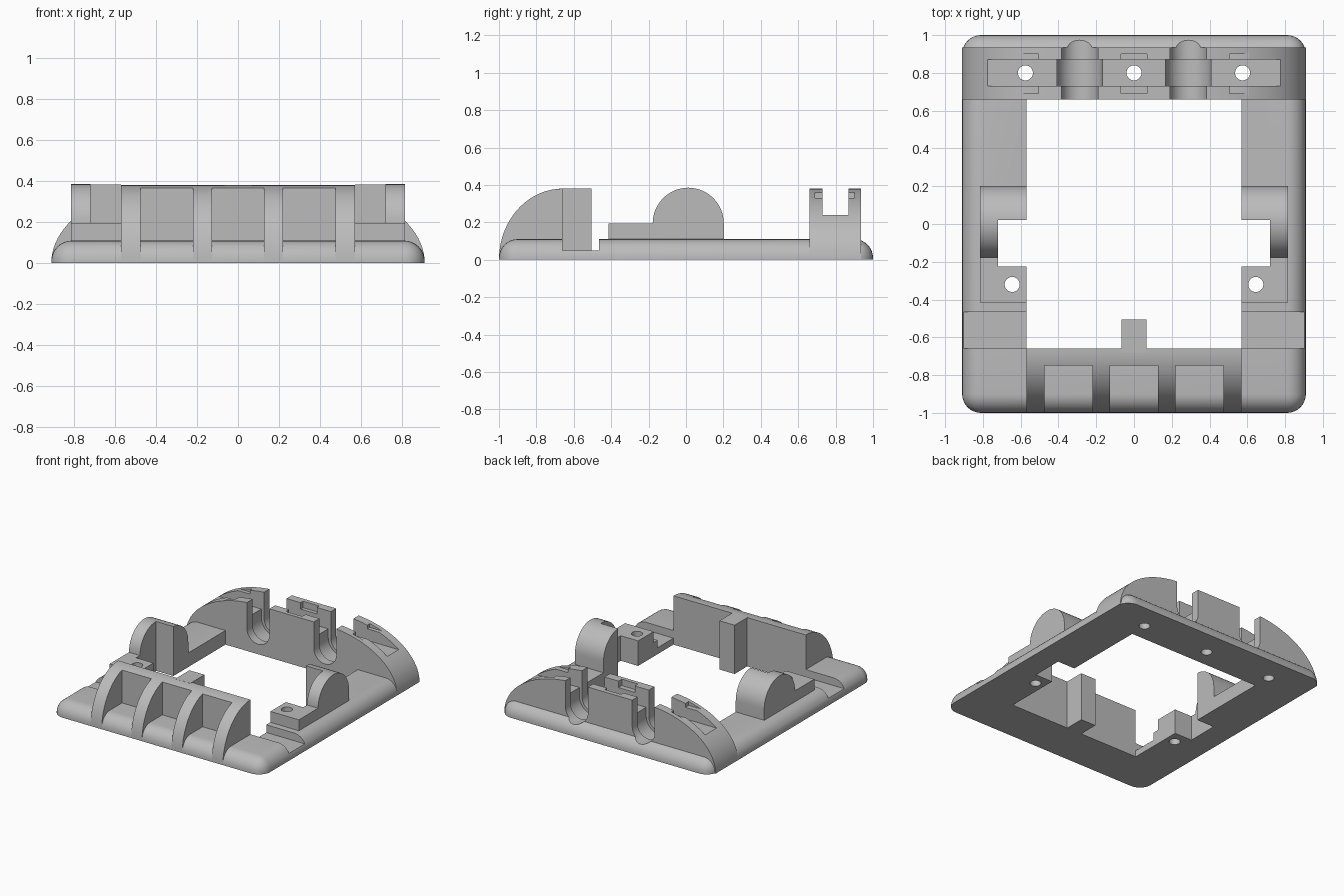
import bpy, bmesh, math
from mathutils import Vector

if "Cube" in bpy.data.objects:
    bpy.data.objects.remove(bpy.data.objects["Cube"], do_unlink=True)

grey = bpy.data.materials.new("plain grey")
grey.use_nodes = True
COLOUR = (0.5, 0.5, 0.5, 1)
grey.diffuse_color = COLOUR
grey.node_tree.nodes["Principled BSDF"].inputs["Base Color"].default_value = COLOUR


def finish(name, bm):
    bmesh.ops.recalc_face_normals(bm, faces=bm.faces[:])
    mesh = bpy.data.meshes.new(name)
    bm.to_mesh(mesh)
    bm.free()
    mesh.materials.append(grey)
    obj = bpy.data.objects.new(name, mesh)
    bpy.context.collection.objects.link(obj)
    return obj


def prism(name, profile, axis, lo, hi):
    """Extrude a 2D profile along an axis; the profile uses the other two in order."""
    def point(p, d):
        c = list(p)
        c.insert("xyz".index(axis), d)
        return c
    bm = bmesh.new()
    face = bm.faces.new([bm.verts.new(point(p, lo)) for p in profile])
    ext = bmesh.ops.extrude_face_region(bm, geom=[face])["geom"]
    shift = Vector(point((0, 0), hi - lo))
    bmesh.ops.translate(bm, vec=shift, verts=[v for v in ext if isinstance(v, bmesh.types.BMVert)])
    return finish(name, bm)


def box(name, x, y, z):
    return prism(name, [(x[0], y[0]), (x[1], y[0]), (x[1], y[1]), (x[0], y[1])], "z", *z)


def arc(cx, cz, rx, rz, start, end, steps=24):
    angles = [math.radians(start + (end - start) * i / steps) for i in range(steps + 1)]
    return [(cx + rx * math.cos(a), cz + rz * math.sin(a)) for a in angles]


def hole(x, y):
    return prism("hole_cutter", arc(x, y, 0.04, 0.04, 0, 345, 23), "z", -0.1, 0.6)


def u_channel(x, radius, y0, y1):
    profile = [(x + radius, 0.6), (x - radius, 0.6)] + arc(x, 0.175, radius, radius, 180, 360)
    return prism("channel_cutter", profile, "y", y0, y1)


def cut(obj, cutters):
    bpy.context.view_layer.objects.active = obj
    for c in cutters:
        mod = obj.modifiers.new("cut", "BOOLEAN")
        mod.operation, mod.solver, mod.object = "DIFFERENCE", "EXACT", c
        bpy.ops.object.modifier_apply(modifier=mod.name)


# Shared cutters
SIDES = (-1, 1)
notches = [box("notch_cutter", sorted((s * 0.5, s * 0.72)), (-0.225, 0.02), (-0.1, 0.6)) for s in SIDES]
side_holes = [hole(s * 0.645, -0.32) for s in SIDES]
back_holes = [hole(x, 0.8) for x in (-0.575, 0, 0.575)]
channels = [u_channel(s * 0.288, 0.097, 0.6, 1.1) for s in SIDES]
channels += [u_channel(s * 0.288, 0.12, 0.73, 0.87) for s in SIDES]
opening = box("opening_cutter", (-0.57, 0.57), (-0.66, 0.66), (-0.1, 0.6))
grooves = [box("groove_cutter", sorted((s * 0.57, s * 1.1)), (-0.66, -0.465), (0.05, 0.6)) for s in SIDES]
slot = box("slot_cutter", (-1, 1), (0.73, 0.87), (0.24, 0.6))
recesses = [box("recess_cutter", x, (0.69, 0.9), (0.33, 0.6))
            for x in ((-0.7, -0.505), (-0.07, 0.07), (0.505, 0.7))]
pockets = [box("pocket_cutter", (x - 0.127, x + 0.127), (-1.1, -0.75), (-0.1, 0.6))
           for x in (-0.347, 0, 0.347)]

# Base frame with rounded corners and upper edges
base = box("base_frame", (-0.91, 0.91), (-1, 1), (0, 0.11))
bm = bmesh.new()
bm.from_mesh(base.data)
edges = [e for e in bm.edges if any(v.co.z > 0.01 for v in e.verts)]
bmesh.ops.bevel(bm, geom=edges, offset=0.1, segments=8, profile=0.5, affect="EDGES")
bm.to_mesh(base.data)
bm.free()
cut(base, [opening] + notches + grooves + side_holes + back_holes + channels)

# Back arch with lengthwise slot, rod channels and recesses
arch = prism("back_arch", arc(0.31, 0, 0.6, 0.38, 0, 90) + arc(-0.31, 0, 0.6, 0.38, 90, 180),
             "y", 0.66, 0.935)
cut(arch, [slot] + channels + recesses + back_holes)

# Ribbed front block and its rear tab
front = prism("front_ribbed_block", arc(-0.66, 0, 0.34, 0.38, 180, 90) + [(-0.66, 0)], "x", -0.57, 0.57)
cut(front, pockets)
tab = box("front_block_tab", (-0.065, 0.065), (-0.68, -0.505), (0, 0.38))

# Side mounts: low step with a half-round lobe
mounts = []
for s, side in zip(SIDES, ("right", "left")):
    profile = [(-0.415, 0.1), (-0.415, 0.195)] + arc(0.012, 0.195, 0.19, 0.19, 180, 0) + [(0.202, 0.1)]
    mount = prism(side + "_side_mount", profile, "x", *sorted((s * 0.57, s * 0.815)))
    cut(mount, notches + side_holes)
    mounts.append(mount)

# Remove helpers and smooth the curved surfaces
for c in notches + side_holes + back_holes + channels + grooves + recesses + pockets + [opening, slot]:
    bpy.data.objects.remove(c, do_unlink=True)
bpy.ops.object.select_all(action="DESELECT")
for obj in [base, arch, front, tab] + mounts:
    obj.select_set(True)
bpy.context.view_layer.objects.active = base
bpy.ops.object.shade_smooth_by_angle(angle=math.radians(30))
